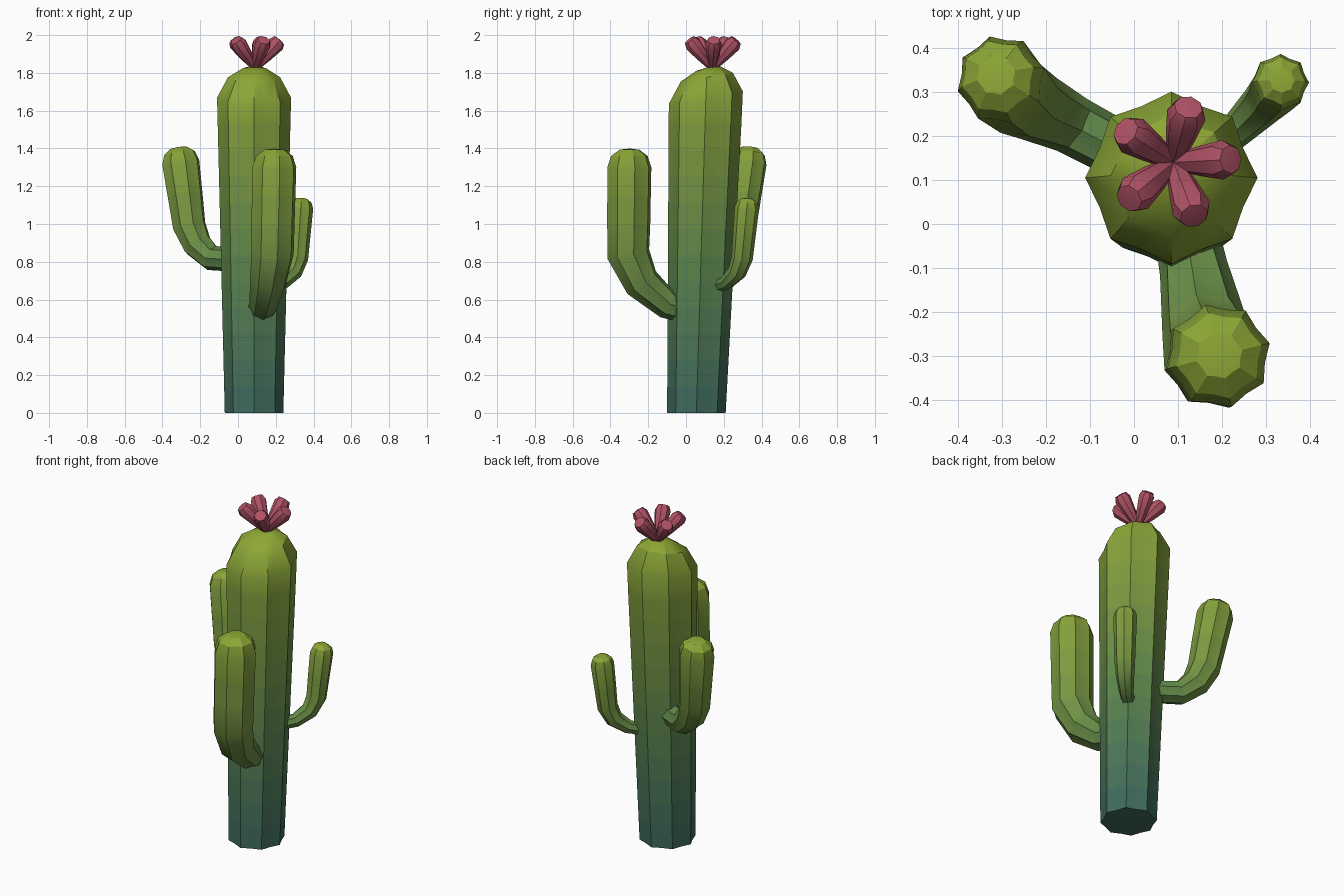
import bpy, bmesh, math
from mathutils import Vector

if "Cube" in bpy.data.objects:
    bpy.data.objects.remove(bpy.data.objects["Cube"])

LIME, MID, TEAL = (0.27, 0.39, 0.035), (0.11, 0.24, 0.07), (0.045, 0.14, 0.115)
PINK = (0.43, 0.085, 0.13)
mats = {}


def material(col):
    key = tuple(round(c, 3) for c in col)
    if key not in mats:
        mats[key] = bpy.data.materials.new("colour_%d" % len(mats))
        mats[key].diffuse_color = (*key, 1)
    return mats[key]


def mix(a, b, t):
    return tuple(p + (q - p) * t for p, q in zip(a, b))


def tube(name, path, side, sides, valley, colour, step=0.14, tilt=None):
    """Sweep a ribbed ring along path [(point, radius)], a last radius of 0 makes a tip."""
    path = [(Vector(p), r) for p, r in path]
    rings = [path[0]]
    for (a, ra), (b, rb) in zip(path, path[1:]):
        n = max(1, round((b - a).length / step))
        rings += [(a.lerp(b, i / n), ra + (rb - ra) * i / n) for i in range(1, n + 1)]
    pts = [p for p, r in rings]
    dirs = [(b - a).normalized() for a, b in zip(pts, pts[1:])]
    side = Vector(side).normalized()
    bm = bmesh.new()
    loops = []
    for i, (p, r) in enumerate(rings):
        tan = (dirs[max(i - 1, 0)] + dirs[min(i, len(dirs) - 1)]).normalized()
        if tilt:
            tan = Vector((0, 0, 1))
        up = tan.cross(side).normalized()
        if r == 0:
            loops.append([bm.verts.new(p)])
            continue
        loop = []
        for k in range(sides):
            a = 2 * math.pi * k / sides
            rr = r * (valley if k % 2 else 1)
            loop.append(bm.verts.new(p + side * rr * math.cos(a) + up * rr * math.sin(a)))
        loops.append(loop)
    me = bpy.data.meshes.new(name)
    n = len(loops) - 1
    bm.faces.new(list(reversed(loops[0])))
    for i, (lo, hi) in enumerate(zip(loops, loops[1:])):
        me.materials.append(material(colour((i + 0.5) / n, (pts[i].z + pts[i + 1].z) / 2)))
        for k in range(sides):
            j = (k + 1) % sides
            f = [lo[k], lo[j]] + ([hi[0]] if len(hi) == 1 else [hi[j], hi[k]])
            bm.faces.new(f).material_index = i
    if tilt:
        for v in bm.verts:
            if v.co.z > 1.6:
                v.co.z += tilt * (v.co.y - 0.11)
    bmesh.ops.recalc_face_normals(bm, faces=bm.faces)
    bm.to_mesh(me)
    bm.free()
    ob = bpy.data.objects.new(name, me)
    bpy.context.collection.objects.link(ob)
    bpy.ops.object.select_all(action='DESELECT')
    ob.select_set(True)
    bpy.context.view_layer.objects.active = ob
    bpy.ops.object.shade_smooth_by_angle(angle=math.radians(30))
    return ob


# trunk: leans back slightly, rounded top
def trunk_colour(t, z):
    return mix(TEAL, MID, z / 0.8) if z < 0.8 else mix(MID, LIME, (z - 0.8) / 1.0)


tube("trunk", [((0.085, 0.055, 0), 0.155), ((0.085, 0.105, 1.67), 0.196),
               ((0.085, 0.11, 1.777), 0.138), ((0.087, 0.12, 1.82), 0.066),
               ((0.088, 0.13, 1.832), 0)],
     (1, 0, 0), 16, 0.9, trunk_colour, tilt=0.17)


# arms: curve out of the trunk and upward, with rounded caps
def arm(name, path):
    a, b = Vector(path[0][0]), Vector(path[-1][0])
    p, r = b, path[-1][1]
    d = (b - Vector(path[-2][0])).normalized()
    cap = [(p + d * r * h, r * s) for h, s in ((0.5, 0.83), (0.78, 0.45), (0.83, 0))]
    flat = b - a
    tube(name, path + cap, (-flat.y, flat.x, 0), 16, 0.89,
         lambda t, z: mix(MID, LIME, min(1, t * 1.15)))


arm("left_arm", [((0.0, 0.15, 0.81), 0.064), ((-0.14, 0.225, 0.82), 0.068),
                 ((-0.215, 0.262, 0.89), 0.08), ((-0.258, 0.285, 0.99), 0.09),
                 ((-0.303, 0.328, 1.325), 0.102)])
arm("front_arm", [((0.11, 0.03, 0.54), 0.07), ((0.135, -0.10, 0.575), 0.078),
                  ((0.16, -0.235, 0.69), 0.098), ((0.182, -0.305, 0.84), 0.116),
                  ((0.192, -0.30, 1.30), 0.12)])
arm("right_arm", [((0.17, 0.16, 0.67), 0.035), ((0.235, 0.215, 0.69), 0.04),
                  ((0.29, 0.27, 0.745), 0.05), ((0.315, 0.297, 0.82), 0.057),
                  ((0.333, 0.322, 1.085), 0.065)])

# flower: five flaring petals
base = Vector((0.09, 0.14, 1.825))
for i in range(5):
    a = math.radians(3 + 72 * i)
    axis = Vector((0.13 * math.cos(a), 0.13 * math.sin(a), 0.148))
    path = [(base + axis * t, r) for t, r in
            ((0, 0.018), (0.45, 0.034), (0.86, 0.045), (1, 0.033), (1.02, 0))]
    tube("petal_%d" % (i + 1), path, (-math.sin(a), math.cos(a), 0), 8, 1.0,
         lambda t, z: PINK)

for m in bpy.data.materials:
    if m.users and not m.is_grease_pencil:
        m.use_nodes = True
        m.node_tree.nodes["Principled BSDF"].inputs["Base Color"].default_value = m.diffuse_color
